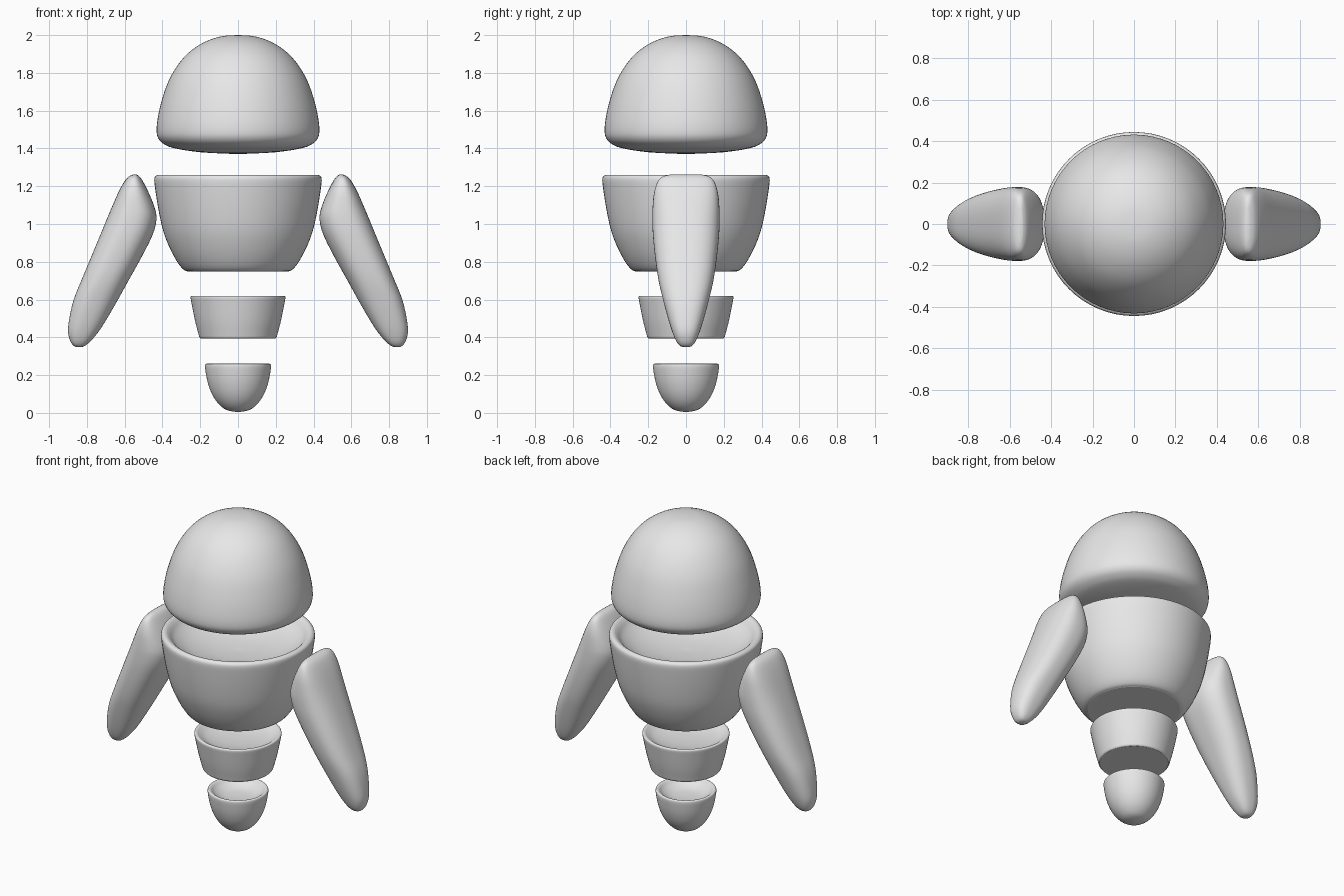
import bpy, bmesh, math

if "Cube" in bpy.data.objects:
    bpy.data.objects.remove(bpy.data.objects["Cube"])

shell = bpy.data.materials.new("light_grey_shell")
shell.diffuse_color = (0.8, 0.8, 0.8, 1)
shell.use_nodes = True
shell.node_tree.nodes["Principled BSDF"].inputs["Base Color"].default_value = shell.diffuse_color


def smooth_path(points, steps=4):
    """Interpolating spline through tuples of any length."""
    out = []
    n = len(points)
    for i in range(n - 1):
        a, b, c, d = (points[max(0, min(n - 1, i + k))] for k in (-1, 0, 1, 2))
        for s in range(steps):
            t = s / steps
            out.append(tuple(
                0.5 * (2 * q + (r - p) * t + (2 * p - 5 * q + 4 * r - w) * t ** 2
                       + (3 * q - p - 3 * r + w) * t ** 3)
                for p, q, r, w in zip(a, b, c, d)))
    out.append(points[-1])
    return out


def skin(name, rings):
    """Bridge equally sized rings from top to bottom and close both ends."""
    bm = bmesh.new()
    loops = [[bm.verts.new(p) for p in ring] for ring in rings]
    n = len(loops[0])
    for up, low in zip(loops, loops[1:]):
        for i in range(n):
            j = (i + 1) % n
            bm.faces.new((up[i], low[i], low[j], up[j]))
    bm.faces.new(loops[0])
    bm.faces.new(loops[-1][::-1])
    bmesh.ops.recalc_face_normals(bm, faces=bm.faces)
    mesh = bpy.data.meshes.new(name)
    bm.to_mesh(mesh)
    bm.free()
    mesh.materials.append(shell)
    obj = bpy.data.objects.new(name, mesh)
    bpy.context.collection.objects.link(obj)
    bpy.ops.object.select_all(action='DESELECT')
    obj.select_set(True)
    bpy.context.view_layer.objects.active = obj
    bpy.ops.object.shade_smooth_by_angle(angle=math.radians(50))
    return obj


def section(cx, rx, ry, z, power, n=64):
    """Rounded cross-section; power 2 is an ellipse, higher is boxier."""
    ring = []
    for i in range(n):
        a = 2 * math.pi * i / n
        c, s = math.cos(a), math.sin(a)
        ring.append((cx + rx * math.copysign(abs(c) ** (2 / power), c),
                     ry * math.copysign(abs(s) ** (2 / power), s), z))
    return ring


def lathe(name, profile, steps=4):
    return skin(name, [section(0, max(r, 0.002), max(r, 0.002), z, 2)
                       for r, z in smooth_path(profile, steps)])


# Domed head with a softly bulging underside
lathe("head", [(0, 2.0), (0.09, 1.993), (0.18, 1.962), (0.26, 1.908), (0.32, 1.84),
               (0.37, 1.752), (0.405, 1.65), (0.425, 1.56), (0.431, 1.495),
               (0.423, 1.455), (0.395, 1.425), (0.34, 1.402), (0.2, 1.38), (0, 1.37)])

# Torso with a dished top and flat base
lathe("torso", [(0, 1.13), (0.15, 1.14), (0.28, 1.17), (0.36, 1.21), (0.395, 1.245),
                (0.415, 1.259), (0.432, 1.257), (0.443, 1.24), (0.439, 1.19),
                (0.42, 1.07), (0.395, 0.96), (0.36, 0.87), (0.322, 0.80),
                (0.29, 0.76), (0.265, 0.749), (0.24, 0.748), (0, 0.748)])

# Tapered waist segment
lathe("waist", [(0, 0.57), (0.1, 0.575), (0.18, 0.59), (0.22, 0.61), (0.235, 0.619),
                (0.247, 0.619), (0.251, 0.61), (0.246, 0.58), (0.228, 0.49),
                (0.21, 0.42), (0.204, 0.4), (0.195, 0.394), (0.18, 0.394), (0, 0.394)])

# Rounded tail tip
lathe("tail", [(0, 0.21), (0.08, 0.215), (0.13, 0.235), (0.155, 0.256), (0.168, 0.26),
               (0.175, 0.252), (0.172, 0.22), (0.16, 0.16), (0.138, 0.1),
               (0.105, 0.05), (0.06, 0.015), (0, 0.004)])

# Flattened arms: height, inner x, outer x, half depth
arm = [(1.262, 0.537, 0.555, 0.08), (1.25, 0.52, 0.58, 0.125), (1.22, 0.5, 0.605, 0.152),
       (1.16, 0.47, 0.637, 0.17), (1.08, 0.439, 0.672, 0.177), (1.02, 0.432, 0.697, 0.178),
       (0.94, 0.453, 0.73, 0.175), (0.82, 0.513, 0.78, 0.163), (0.7, 0.58, 0.83, 0.145),
       (0.6, 0.635, 0.87, 0.122), (0.5, 0.693, 0.893, 0.095), (0.43, 0.738, 0.9, 0.073),
       (0.38, 0.78, 0.888, 0.052), (0.355, 0.81, 0.87, 0.032), (0.348, 0.83, 0.85, 0.012)]
for side, name in ((1, "arm_right"), (-1, "arm_left")):
    skin(name, [section(side * (a + b) / 2, (b - a) / 2, d, z, 2.5)
                for z, a, b, d in smooth_path(arm, 3)])
